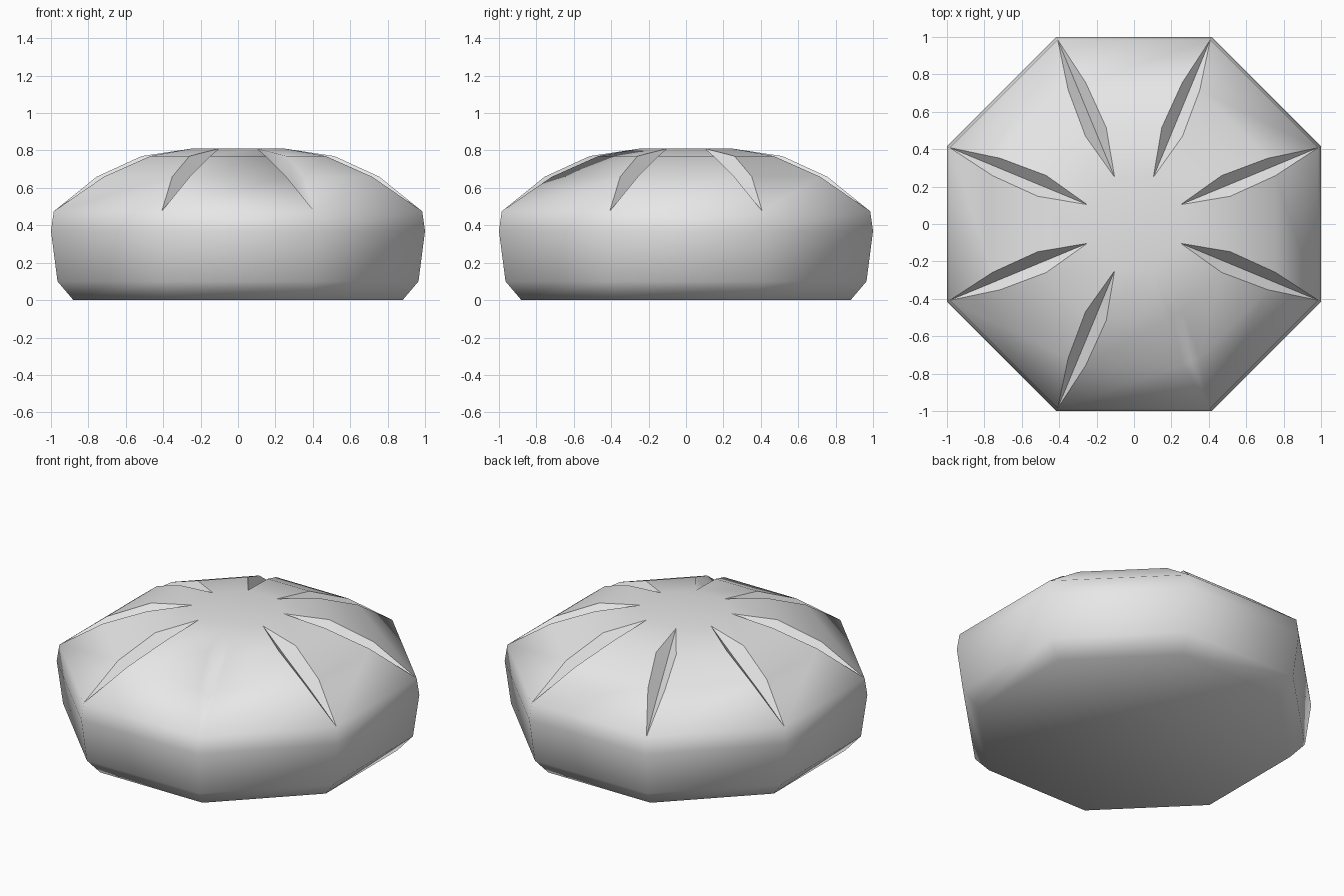
import bpy, bmesh
from math import radians, tan, sin, cos, atan2, hypot

if "Cube" in bpy.data.objects:
    bpy.data.objects.remove(bpy.data.objects["Cube"], do_unlink=True)

# One grey for the whole crust
grey = bpy.data.materials.new("plain grey")
grey.use_nodes = True
grey.diffuse_color = (0.8, 0.8, 0.8, 1)
grey.node_tree.nodes["Principled BSDF"].inputs["Base Color"].default_value = (0.8, 0.8, 0.8, 1)

SIDES = 8
HALF = radians(22.5)
SMOOTH_GROOVE = 6          # the one groove with soft shading

# Rings from base to top: apothem, height, groove half width, groove depth
RINGS = [
    (0.88, 0.0, 0, 0),
    (0.965, 0.10, 0, 0),
    (1.0, 0.37, 0, 0),
    (0.985, 0.475, 0, 0),
    (0.755, 0.66, 0.055, 0.065),
    (0.515, 0.77, 0.065, 0.07),
    (0.25, 0.81, 0, 0),
]

bm = bmesh.new()


def make_ring(apothem, z, width, depth):
    """Three entries per corner: groove edge, groove bottom, groove edge."""
    ring = []
    y = apothem * tan(HALF) - width
    radius, spread = hypot(apothem, y), HALF - atan2(y, apothem)
    for k in range(SIDES):
        a = HALF * (2 * k + 1)

        def point(r, angle, height):
            return bm.verts.new((r * cos(angle), r * sin(angle), height))

        if width:
            ring += [point(radius, a - spread, z),
                     point(radius * cos(spread), a, z - depth),
                     point(radius, a + spread, z)]
        else:
            ring += [point(radius, a, z)] * 3
    return ring


rings = [make_ring(*r) for r in RINGS]

# Skin the rings; columns 0 and 1 of each corner are groove walls
column = {}
count = SIDES * 3
for low, high in zip(rings, rings[1:]):
    for j in range(count):
        n = (j + 1) % count
        corners = list(dict.fromkeys([low[j], low[n], high[n], high[j]]))
        if len(corners) > 2:
            column[bm.faces.new(corners)] = j

# Flat base and top
column[bm.faces.new(rings[0][::-3])] = -1
column[bm.faces.new(rings[-1][::3])] = -1


def is_cut(j):
    return j >= 0 and j % 3 < 2 and j // 3 != SMOOTH_GROOVE


# Smooth everywhere except along the groove lines
for f in bm.faces:
    f.smooth = True
for e in bm.edges:
    a, b = (column[f] for f in e.link_faces)
    e.smooth = a == b or not (is_cut(a) or is_cut(b))

mesh = bpy.data.meshes.new("grooved_bun")
bm.to_mesh(mesh)
bm.free()
mesh.materials.append(grey)
bun = bpy.data.objects.new("grooved_bun", mesh)
bpy.context.collection.objects.link(bun)
